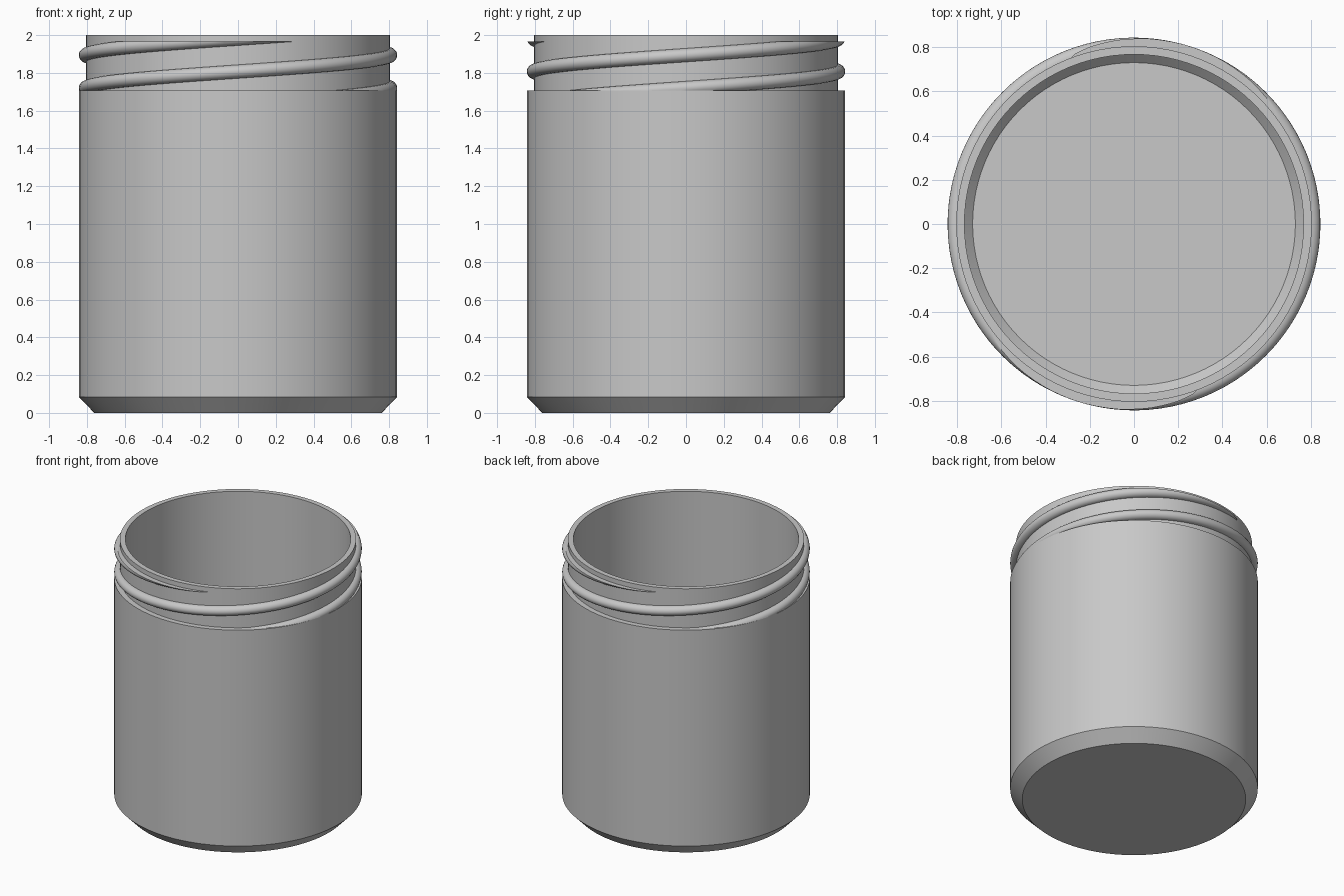
import bpy, bmesh
from math import pi, sin, cos, radians
from mathutils import Vector

cube = bpy.data.objects.get("Cube")
if cube:
    bpy.data.objects.remove(cube)

SIDES = 96
BODY_R, NECK_R, BORE_R = 0.843, 0.804, 0.767
SHOULDER_Z, THREAD_TOP = 1.707, 1.965

grey = bpy.data.materials.new("plain grey")
grey.use_nodes = True
colour = (0.58, 0.58, 0.58, 1)
grey.diffuse_color = colour
grey.node_tree.nodes["Principled BSDF"].inputs["Base Color"].default_value = colour


def finish(bm, name):
    """Turn a bmesh into a smooth-shaded object with sharp creases."""
    bmesh.ops.recalc_face_normals(bm, faces=bm.faces)
    mesh = bpy.data.meshes.new(name)
    bm.to_mesh(mesh)
    bm.free()
    mesh.materials.append(grey)
    obj = bpy.data.objects.new(name, mesh)
    bpy.context.collection.objects.link(obj)
    bpy.ops.object.select_all(action='DESELECT')
    obj.select_set(True)
    bpy.context.view_layer.objects.active = obj
    bpy.ops.object.shade_smooth_by_angle(angle=radians(30))
    return obj


# Jar: outer wall, rim and hollow inside turned from one profile
def make_jar():
    profile = [(0.761, 0), (BODY_R, 0.085), (BODY_R, SHOULDER_Z),
               (NECK_R, SHOULDER_Z), (NECK_R, 2), (BORE_R, 2),
               (BORE_R, 0.11), (0.73, 0.073)]
    bm = bmesh.new()
    rings = []
    for r, z in profile:
        rings.append([bm.verts.new((r * cos(2 * pi * i / SIDES), r * sin(2 * pi * i / SIDES), z))
                      for i in range(SIDES)])
    for low, high in zip(rings, rings[1:]):
        for i in range(SIDES):
            j = (i + 1) % SIDES
            bm.faces.new((low[i], low[j], high[j], high[i]))
    bm.faces.new(rings[0])
    bm.faces.new(rings[-1])
    finish(bm, "jar_body")


# Screw thread: rounded ridge swept along a helix, trimmed flat at both ends
def make_thread(name, turn):
    rise = 0.174 / pi
    mid_z, start_z, end_z = 1.894, 1.66, 2.01
    steps, arc = 104, 10
    section = [(0.785, -0.036)]
    for k in range(arc + 1):
        a = pi * (k / arc - 0.5)
        section.append((NECK_R + (BODY_R - NECK_R) * cos(a), 0.036 * sin(a)))
    section.append((0.785, 0.036))

    bm = bmesh.new()
    loops = []
    for s in range(steps + 1):
        z = start_z + (end_z - start_z) * s / steps
        t = (z - mid_z) / rise + turn
        loops.append([bm.verts.new((r * cos(t), r * sin(t), z + dz)) for r, dz in section])
    n = len(section)
    for a, b in zip(loops, loops[1:]):
        for i in range(n):
            j = (i + 1) % n
            bm.faces.new((a[i], a[j], b[j], b[i]))
    bm.faces.new(loops[0])
    bm.faces.new(loops[-1])

    for z, direction in ((SHOULDER_Z, -1), (THREAD_TOP, 1)):
        bmesh.ops.bisect_plane(bm, geom=bm.verts[:] + bm.edges[:] + bm.faces[:],
                               plane_co=Vector((0, 0, z)),
                               plane_no=Vector((0, 0, direction)), clear_outer=True)
        open_edges = [e for e in bm.edges if e.is_boundary]
        bmesh.ops.holes_fill(bm, edges=open_edges, sides=0)
    finish(bm, name)


make_jar()
make_thread("thread_first", 0)
make_thread("thread_second", pi)
